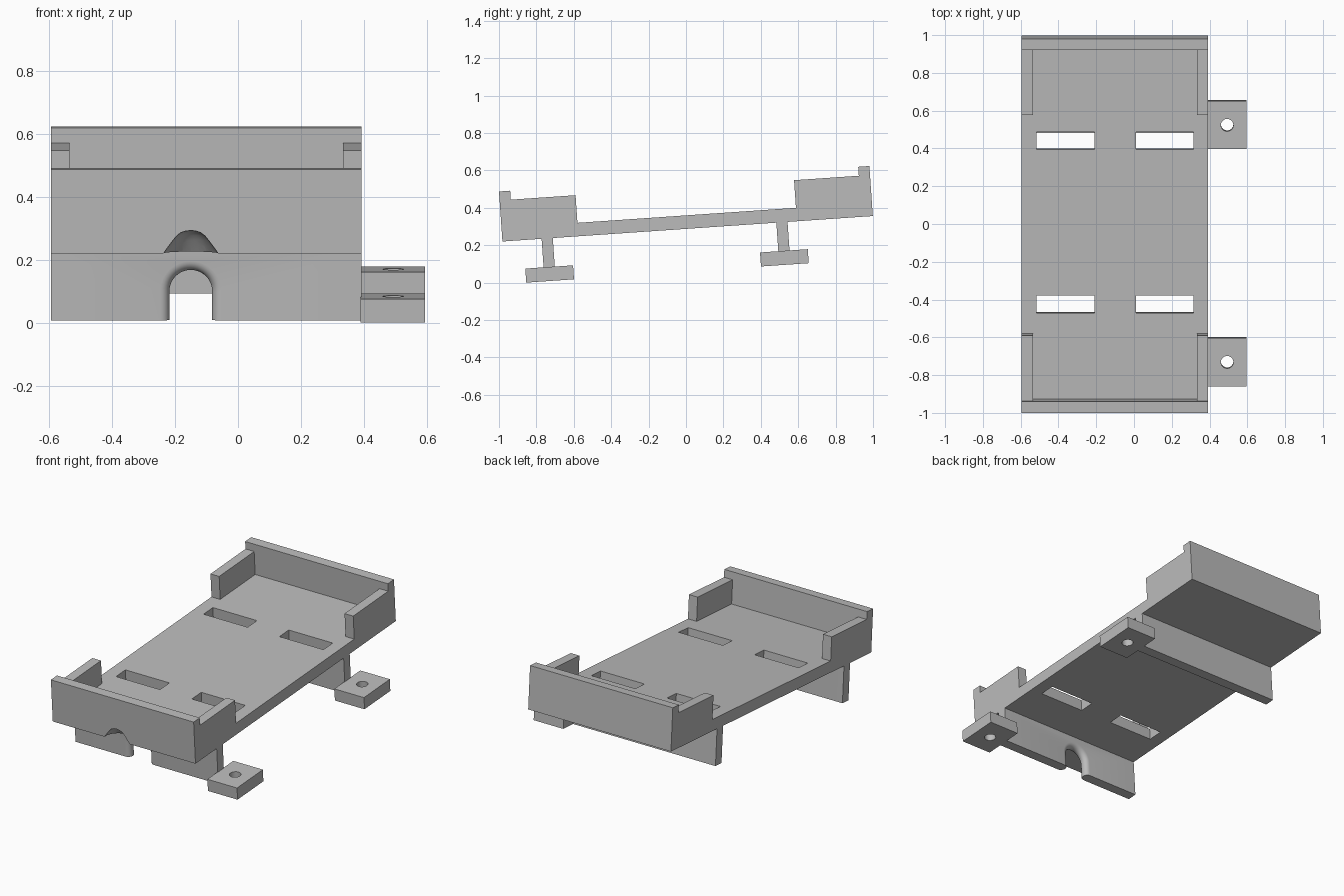
import bpy
import bmesh
from math import pi, sin, cos, sqrt, radians
from mathutils import Matrix

if "Cube" in bpy.data.objects:
    bpy.data.objects.remove(bpy.data.objects["Cube"])

# One plain grey plastic
grey = bpy.data.materials.new("grey_plastic")
grey.use_nodes = True
grey.diffuse_color = (0.5, 0.5, 0.5, 1)
grey.node_tree.nodes["Principled BSDF"].inputs["Base Color"].default_value = (0.5, 0.5, 0.5, 1)

# The whole model lies in a tilted frame: x across, y along the tray, z off its underside
FRAME = Matrix.Translation((0, -0.9815, 0.22)) @ Matrix.Rotation(radians(3.93), 4, "X")
LEFT, RIGHT = 0.393, -0.595
LENGTH, FLOOR, RAIL, WALL = 1.985, 0.072, 0.22, 0.268
THICK, RAIL_END = 0.06, 0.407
FOOT = -0.228


def add_object(name, bm):
    bmesh.ops.recalc_face_normals(bm, faces=bm.faces)
    mesh = bpy.data.meshes.new(name)
    bm.to_mesh(mesh)
    bm.free()
    mesh.materials.append(grey)
    obj = bpy.data.objects.new(name, mesh)
    obj.matrix_world = FRAME
    bpy.context.collection.objects.link(obj)
    return obj


def box(name, x, y, z):
    bm = bmesh.new()
    bmesh.ops.create_cube(bm, size=1)
    for v in bm.verts:
        v.co = [(a + b) / 2 + c * (b - a) for (a, b), c in zip((x, y, z), v.co)]
    return add_object(name, bm)


def loft(name, rings):
    bm = bmesh.new()
    loops = [[bm.verts.new(p) for p in ring] for ring in rings]
    n = len(loops[0])
    for a, b in zip(loops, loops[1:]):
        for i in range(n):
            j = (i + 1) % n
            bm.faces.new((a[i], a[j], b[j], b[i]))
    bm.faces.new(loops[0])
    bm.faces.new(loops[-1])
    return add_object(name, bm)


def circle(x, y, z, r, n=40):
    return [(x + r * cos(2 * pi * i / n), y + r * sin(2 * pi * i / n), z) for i in range(n)]


def cut(obj, cutter):
    cutter.hide_render = True
    mod = obj.modifiers.new("cut", "BOOLEAN")
    mod.operation = "DIFFERENCE"
    mod.solver = "EXACT"
    mod.object = cutter
    bpy.context.view_layer.update()
    bpy.ops.object.select_all(action="DESELECT")
    obj.select_set(True)
    bpy.context.view_layer.objects.active = obj
    bpy.ops.object.modifier_apply(modifier=mod.name)
    bpy.ops.object.shade_smooth_by_angle(angle=radians(30))


# Tray floor and end walls
floor = box("tray_floor", (RIGHT, LEFT), (THICK, LENGTH - THICK), (0, FLOOR))
front_wall = box("front_wall", (RIGHT, LEFT), (0, THICK), (0, WALL))
box("rear_wall", (RIGHT, LEFT), (LENGTH - THICK, LENGTH), (0, WALL))

# Corner rails on both sides
for side, x in (("right", (RIGHT, RIGHT + THICK)), ("left", (LEFT - THICK, LEFT))):
    box("front_rail_" + side, x, (THICK, RAIL_END), (FLOOR, RAIL))
    box("rear_rail_" + side, x, (LENGTH - RAIL_END, LENGTH - THICK), (FLOOR, RAIL))

# Strap slots
for x in ((-0.515, -0.21), (0.01, 0.315)):
    for y in ((0.517, 0.61), (1.385, 1.477)):
        slot = box("slot_cutter", x, y, (-0.1, 0.2))
        cut(floor, slot)
        bpy.data.objects.remove(slot)

# Bell-shaped finger notch under the front wall
CENTRE = -0.15
bell = [(0.094, -0.01), (0.087, 0), (0.073, 0.02), (0.058, 0.04),
        (0.045, 0.056), (0.032, 0.066), (0.017, 0.071), (0.002, 0.073)]
notch = loft("notch_cutter", [circle(CENTRE, 0, z, r) for r, z in bell])
cut(front_wall, notch)
cut(floor, notch)
bpy.data.objects.remove(notch)

# Legs across the full width, each with a drilled mounting tab
legs = {}
for name, y in (("front", 0.24), ("rear", 1.498)):
    legs[name] = box(name + "_leg", (RIGHT, LEFT), (y - 0.03, y + 0.03), (FOOT, 0))
    tab = box(name + "_tab", (LEFT - 0.003, 0.595), (y - 0.128, y + 0.128), (FOOT, FOOT + 0.075))
    hole = loft("hole_cutter", [circle(0.493, y, z, 0.033) for z in (-0.4, 0)])
    cut(tab, hole)
    bpy.data.objects.remove(hole)


# Round-edged arch through the front leg
def arch(y, r, z=-0.137, n=24):
    top = [(CENTRE + r * cos(pi * i / n), y, z + r * sin(pi * i / n)) for i in range(n + 1)]
    return top + [(CENTRE - r, y, -0.4), (CENTRE + r, y, -0.4)]


steps = [-0.03 * cos(pi * i / 12) for i in range(13)]
rings = [arch(0.24 + t, 0.098 - sqrt(max(0, 0.03 ** 2 - t * t))) for t in steps]
rings = [arch(0.2, 0.0985)] + rings + [arch(0.28, 0.0985)]
arch_cutter = loft("arch_cutter", rings)
cut(legs["front"], arch_cutter)
bpy.data.objects.remove(arch_cutter)
